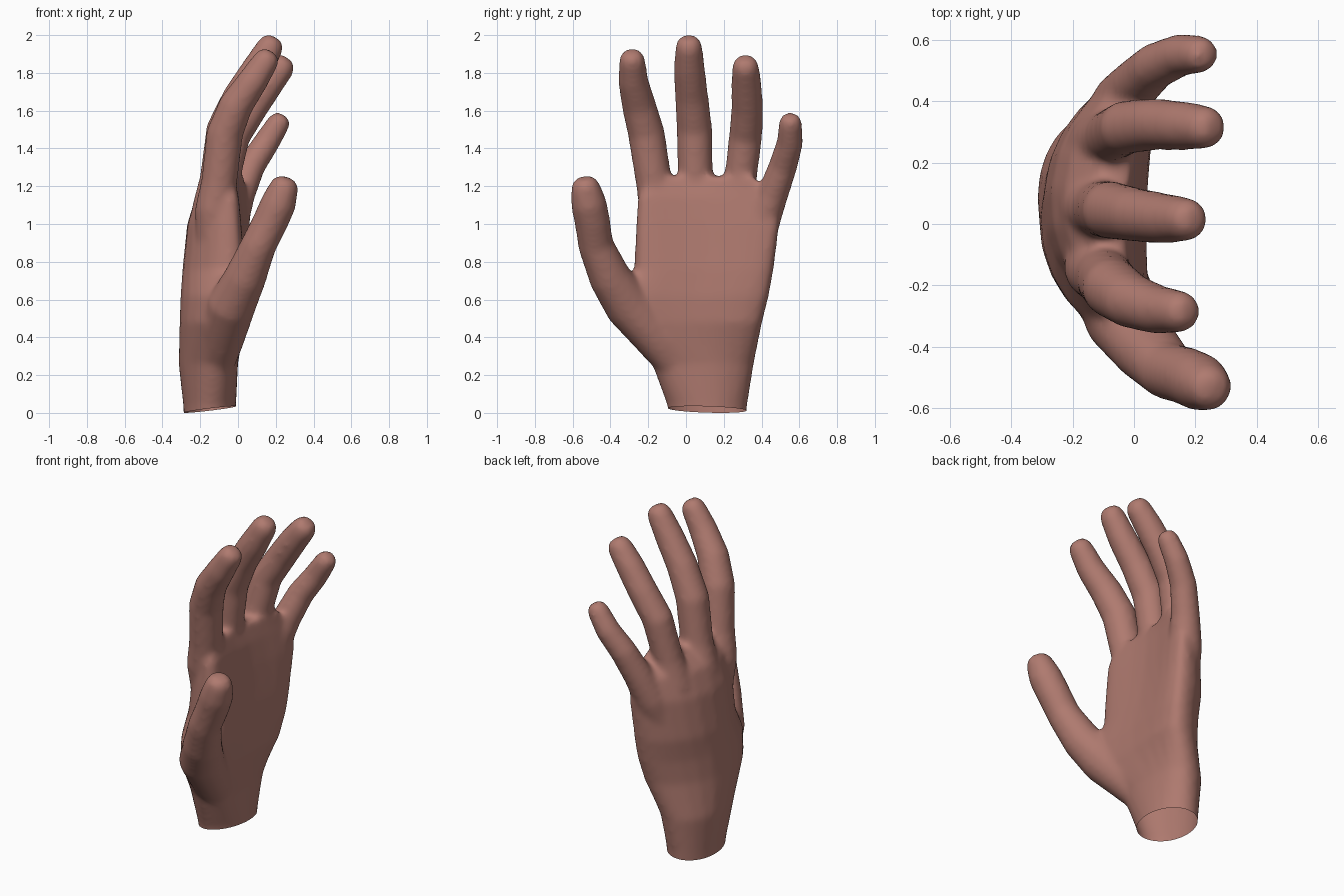
import bpy, bmesh, math
from mathutils import Vector

skin = bpy.data.materials.new("brown pink skin")
skin.diffuse_color = (0.43, 0.195, 0.16, 1)

bm = bmesh.new()
SIDES = 14


def bridge(rings):
    """Skin a closed shell over a list of vertex rings."""
    for a, b in zip(rings, rings[1:]):
        n = len(a)
        for i in range(n):
            j = (i + 1) % n
            bm.faces.new((a[i], a[j], b[j], b[i]))
    bm.faces.new(rings[0][::-1])
    bm.faces.new(rings[-1])


def digit(points):
    """Tapered tube through (x, y, z, radius) with a blunt tip."""
    pos = [Vector(p[:3]) for p in points]
    rad = [p[3] * 1.04 for p in points]
    d = (pos[-1] - pos[-2]).normalized()
    r = rad[-1]
    end = pos[-1]
    for along, scale in ((0.5, 0.85), (0.8, 0.5)):
        pos.append(end + d * r * along)
        rad.append(r * scale)
    rings = []
    for i, p in enumerate(pos):
        t = (pos[min(i + 1, len(pos) - 1)] - pos[max(i - 1, 0)]).normalized()
        side = t.cross(Vector((1, 0, 0))).normalized()
        up = side.cross(t)
        rings.append([bm.verts.new(p + rad[i] * (side * math.cos(a) + up * math.sin(a)))
                      for a in (2 * math.pi * k / SIDES for k in range(SIDES))])
    bridge(rings)


# palm and wrist: cupped sections (z, y min, y max, x back, x front, cup, skew, roundness)
sections = [
    (-0.08, -0.08, 0.315, -0.285, -0.01, 0.00, 0.00, 1.0),
    (0.04, -0.10, 0.325, -0.29, -0.01, 0.00, 0.00, 1.0),
    (0.26, -0.18, 0.36, -0.315, 0.00, 0.03, 0.00, 0.95),
    (0.48, -0.345, 0.405, -0.31, 0.035, 0.09, 0.01, 0.9),
    (0.62, -0.37, 0.44, -0.305, 0.04, 0.11, 0.01, 0.9),
    (0.76, -0.275, 0.465, -0.295, 0.035, 0.10, 0.02, 0.85),
    (1.00, -0.265, 0.495, -0.27, 0.015, 0.11, 0.03, 0.85),
    (1.14, -0.255, 0.475, -0.225, 0.00, 0.10, 0.03, 0.85),
    (1.25, -0.20, 0.36, -0.135, -0.025, 0.07, 0.03, 0.85),
]
rings = []
for z, y0, y1, xb, xf, cup, skew, power in sections:
    ring = []
    for k in range(24):
        a = 2 * math.pi * k / 24
        c, s = math.cos(a), math.sin(a)
        u = math.copysign(abs(c) ** power, c)
        v = math.copysign(abs(s) ** power, s)
        x = (xb + xf) / 2 + cup * u * u + skew * u + v * (xf - xb) / 2
        ring.append(bm.verts.new((x, (y0 + y1) / 2 + u * (y1 - y0) / 2, z)))
    rings.append(ring)
bridge(rings)

# thumb, index, middle, ring and little finger
digit([(-0.14, 0.02, 0.16, 0.08), (-0.09, -0.14, 0.38, 0.115), (-0.035, -0.305, 0.57, 0.125),
       (0.04, -0.405, 0.72, 0.108), (0.11, -0.478, 0.89, 0.092), (0.17, -0.495, 1.01, 0.092),
       (0.215, -0.515, 1.11, 0.092), (0.24, -0.53, 1.185, 0.078)])
digit([(-0.13, -0.10, 0.85, 0.09), (-0.125, -0.145, 1.08, 0.10), (-0.10, -0.17, 1.22, 0.093),
       (-0.07, -0.21, 1.48, 0.095), (-0.01, -0.25, 1.63, 0.088), (0.08, -0.28, 1.76, 0.078),
       (0.148, -0.285, 1.865, 0.068)])
digit([(-0.15, 0.07, 0.85, 0.09), (-0.14, 0.055, 1.09, 0.10), (-0.11, 0.05, 1.24, 0.09),
       (-0.075, 0.045, 1.50, 0.092), (0.005, 0.03, 1.67, 0.086), (0.10, 0.018, 1.82, 0.08),
       (0.17, 0.015, 1.937, 0.07)])
digit([(-0.13, 0.22, 0.85, 0.09), (-0.11, 0.26, 1.06, 0.10), (-0.08, 0.285, 1.21, 0.083),
       (-0.025, 0.315, 1.46, 0.086), (0.07, 0.325, 1.61, 0.082), (0.16, 0.32, 1.74, 0.078),
       (0.23, 0.315, 1.83, 0.07)])
digit([(-0.09, 0.33, 0.80, 0.08), (-0.04, 0.40, 1.00, 0.092), (0.01, 0.46, 1.16, 0.08),
       (0.07, 0.515, 1.31, 0.074), (0.15, 0.55, 1.43, 0.068), (0.215, 0.553, 1.535, 0.06)])

bmesh.ops.recalc_face_normals(bm, faces=bm.faces)
mesh = bpy.data.meshes.new("hand")
bm.to_mesh(mesh)
bm.free()
hand = bpy.data.objects.new("hand", mesh)
bpy.context.collection.objects.link(hand)
bpy.context.view_layer.objects.active = hand
hand.select_set(True)

# melt palm and fingers into one skin
m = hand.modifiers.new("fuse", 'REMESH')
m.mode = 'VOXEL'
m.voxel_size = 0.015
s = hand.modifiers.new("soften", 'SMOOTH')
s.factor = 0.5
s.iterations = 14
for name in ("fuse", "soften"):
    bpy.ops.object.modifier_apply(modifier=name)

# slanted cut at the wrist, left open
bm = bmesh.new()
bm.from_mesh(hand.data)
bmesh.ops.bisect_plane(bm, geom=bm.verts[:] + bm.edges[:] + bm.faces[:],
                       plane_co=(-0.285, 0, 0.005), plane_no=(-0.12, 0.03, 1), clear_inner=True)
bm.to_mesh(hand.data)
bm.free()

hand.data.materials.clear()
hand.data.materials.append(skin)
for p in hand.data.polygons:
    p.material_index = 0
bpy.ops.object.shade_smooth_by_angle(angle=math.radians(40))
